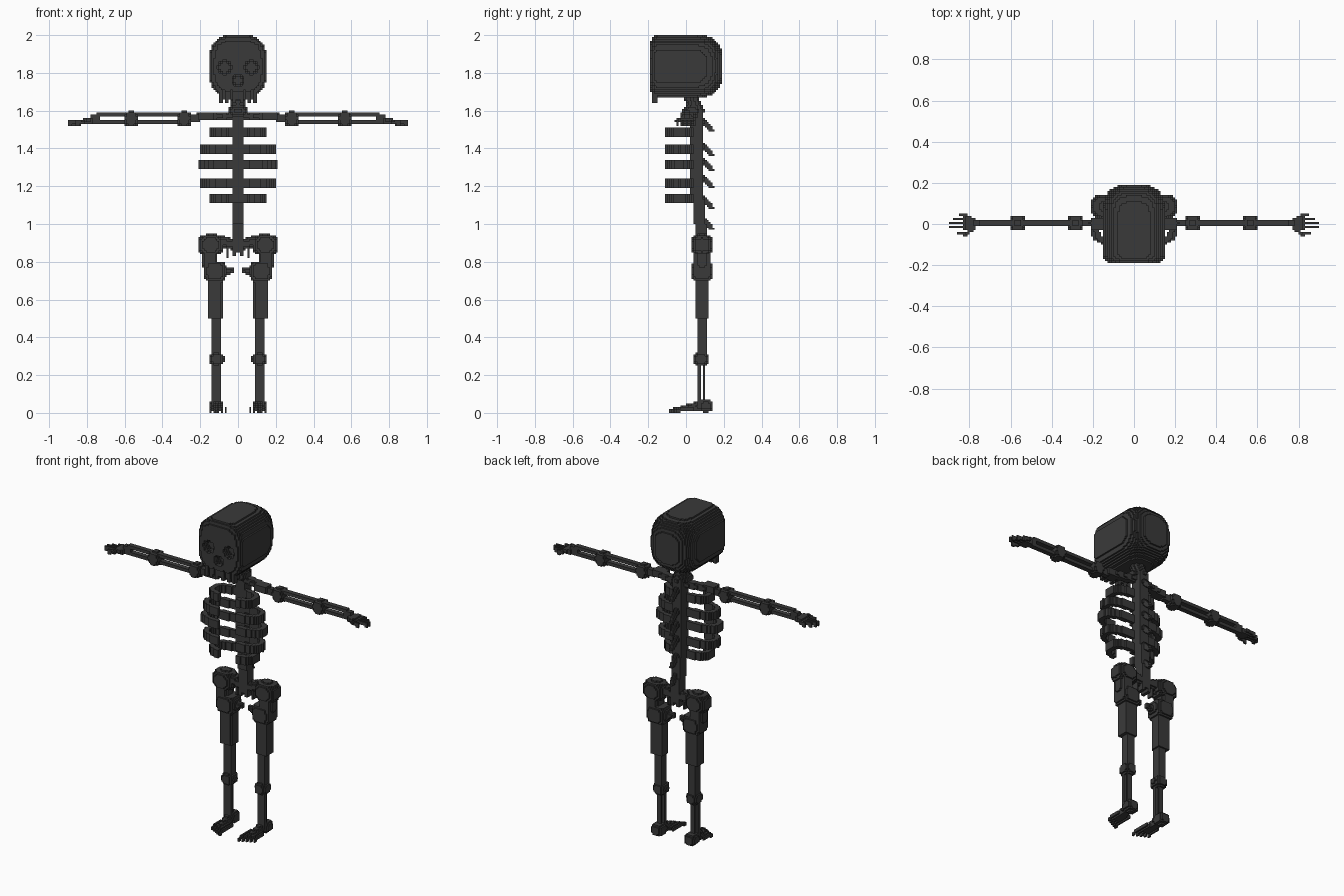
import bpy
import bmesh
from math import floor, ceil
from mathutils import Vector

CELL = 0.01

default_cube = bpy.data.objects.get("Cube")
if default_cube:
    bpy.data.objects.remove(default_cube, do_unlink=True)

bone = bpy.data.materials.new("charcoal_bone")
bone.use_nodes = True
COLOUR = (0.042, 0.042, 0.042, 1)
bone.diffuse_color = COLOUR
bone.node_tree.nodes["Principled BSDF"].inputs["Base Color"].default_value = COLOUR


# Solid shapes, each returned as a set of filled grid cells
def fill(low, high, inside):
    spans = [range(floor(a / CELL - 0.01), ceil(b / CELL + 0.01)) for a, b in zip(low, high)]
    cells = set()
    for i in spans[0]:
        for j in spans[1]:
            for k in spans[2]:
                if inside(Vector((i + 0.5, j + 0.5, k + 0.5)) * CELL):
                    cells.add((i, j, k))
    return cells


def box(xs, ys, zs):
    low, high = zip(xs, ys, zs)
    return fill(low, high, lambda p: all(a < c < b for a, c, b in zip(low, p, high)))


def ball(centre, radii, power=2):
    centre, radii = Vector(centre), Vector(radii)

    def inside(p):
        return sum(abs(d / r) ** power for d, r in zip(p - centre, radii)) < 1
    return fill(centre - radii, centre + radii, inside)


def rod(start, end, r0, r1=None):
    start, end = Vector(start), Vector(end)
    r1 = r0 if r1 is None else r1
    pad = Vector((1, 1, 1)) * max(r0, r1)
    axis = end - start

    def inside(p):
        t = min(1, max(0, (p - start).dot(axis) / axis.length_squared))
        return (p - start - axis * t).length < r0 + (r1 - r0) * t
    low = [min(a, b) for a, b in zip(start, end)]
    high = [max(a, b) for a, b in zip(start, end)]
    return fill(Vector(low) - pad, Vector(high) + pad, inside)


def flip(cells):
    return {(-i - 1, j, k) for i, j, k in cells}


def both(cells):
    return cells | flip(cells)


# Skin the exposed cell sides and merge the coplanar ones
def build(name, cells):
    bm = bmesh.new()
    corners = {}

    def vert(key):
        if key not in corners:
            corners[key] = bm.verts.new(Vector(key) * CELL)
        return corners[key]

    for cell in cells:
        for axis in range(3):
            u, v = (axis + 1) % 3, (axis + 2) % 3
            for side in (0, 1):
                near = list(cell)
                near[axis] += 2 * side - 1
                if tuple(near) in cells:
                    continue
                loop = []
                for a, b in ((0, 0), (1, 0), (1, 1), (0, 1)):
                    key = list(cell)
                    key[axis] += side
                    key[u] += a
                    key[v] += b
                    loop.append(vert(tuple(key)))
                bm.faces.new(loop if side else loop[::-1])
    bmesh.ops.dissolve_limit(bm, angle_limit=0.02, verts=bm.verts[:], edges=bm.edges[:])
    bmesh.ops.triangulate(bm, faces=[f for f in bm.faces if len(f.verts) > 4])
    mesh = bpy.data.meshes.new(name)
    bm.to_mesh(mesh)
    bm.free()
    mesh.materials.append(bone)
    bpy.context.collection.objects.link(bpy.data.objects.new(name, mesh))


def build_pair(name, cells):
    build("left_" + name, cells)
    build("right_" + name, flip(cells))


# Skull: flat face, rounded back
def cranium(p):
    x, y, z = p.x / 0.153, p.y / 0.195, (p.z - 1.835) / 0.168
    return abs(x) ** 3 + abs(z) ** 3 + abs(y) ** (16 if y < 0 else 3.5) < 1


skull = fill((-0.16, -0.18, 1.66), (0.16, 0.2, 2.0), cranium)
skull |= box((-0.11, 0.11), (-0.19, -0.17), (1.9, 1.95))
skull |= box((-0.1, 0.1), (-0.18, -0.15), (1.66, 1.72))
for tooth in (0.01, 0.05, 0.08):
    skull |= both(box((tooth, tooth + 0.02), (-0.18, -0.15), (1.64, 1.67)))
skull -= both(ball((0.07, -0.18, 1.83), (0.037, 0.035, 0.037)))
skull -= ball((0, -0.18, 1.76), (0.03, 0.03, 0.03))
for gap in (0.03, 0.07):
    skull -= both(box((gap, gap + 0.01), (-0.19, -0.17), (1.64, 1.71)))
build("skull", skull)

# Neck and spine with backward spikes
build("neck", rod((0, 0.01, 1.7), (0, 0.06, 1.6), 0.036)
      | ball((0, 0.03, 1.6), (0.055, 0.05, 0.035)))
spine = box((-0.03, 0.03), (0.02, 0.09), (1.13, 1.6))
spine |= box((-0.03, 0.03), (0.04, 0.1), (1.0, 1.13))
spine |= box((-0.03, 0.03), (0.05, 0.11), (0.9, 1.0))
for z in (1.55, 1.42, 1.34, 1.25, 1.14, 1.03):
    spine |= rod((0, 0.08, z), (0, 0.14, z - 0.055), 0.018, 0.011)
build("spine", spine)


# Ribs: rings open at the breast
def rib(width, z):
    def inside(p):
        x, y = abs(p.x), abs(p.y + 0.035)
        outer = (x / width) ** 2.6 + (y / 0.08) ** 2.6 < 1
        inner = (x / (width - 0.03)) ** 2.6 + (y / 0.052) ** 2.6 < 1
        return outer and not inner and (p.y > -0.04 or x > 0.06)
    ring = fill((-width, -0.12, z), (width, 0.05, z + 0.03), inside)
    ring |= both(box((0.07, 0.08), (-0.11, -0.08), (z - 0.01, z)))
    return ring | both(box((width - 0.07, width - 0.05), (-0.09, -0.07), (z, z + 0.04)))


for number, (width, z) in enumerate(
        ((0.15, 1.47), (0.195, 1.38), (0.21, 1.3), (0.195, 1.2), (0.15, 1.12)), 1):
    build(f"rib_{number}", rib(width, z))

# Collar bones and shoulder links
collar = rod((0.02, 0.04, 1.57), (0.2, 0.005, 1.57), 0.023)
collar |= box((0.13, 0.21), (-0.03, 0.03), (1.55, 1.59))
collar |= box((0.2, 0.26), (-0.01, 0.02), (1.54, 1.58))
build_pair("collar_bone", collar)

# Arms: twin rods between round joints
arm = set()
for x in (0.285, 0.565):
    arm |= ball((x, 0.005, 1.556), (0.037, 0.039, 0.04), 3)
for z in (1.53, 1.57):
    arm |= box((0.29, 0.75), (-0.01, 0.02), (z, z + 0.015))
arm |= box((0.73, 0.78), (-0.01, 0.02), (1.53, 1.58))
build_pair("arm", arm)

# Hands with five fanned fingers
hand = box((0.77, 0.82), (-0.025, 0.035), (1.53, 1.56))
for y, reach in ((0.04, 0.85), (0.02, 0.88), (0, 0.9), (-0.02, 0.9), (-0.05, 0.86)):
    hand |= rod((0.78, y * 0.5, 1.555), (0.82, y, 1.545), 0.01)
    hand |= box((0.81, reach), (y, y + 0.01), (1.53, 1.55))
    hand |= box((reach - 0.02, reach), (y, y + 0.01), (1.52, 1.54))
build_pair("hand", hand)

# Pelvis: flared blades, hip sockets, tail bone and lower arch
blade = ball((0.145, 0.085, 0.89), (0.066, 0.056, 0.056), 3)
blade |= rod((0.02, 0.08, 0.89), (0.13, 0.085, 0.92), 0.03)
blade |= ball((0.15, 0.085, 0.82), (0.037, 0.05, 0.09), 3)
blade |= rod((0.14, 0.085, 0.73), (0.035, 0.08, 0.755), 0.04, 0.016)
build_pair("hip_blade", blade)
tail = box((-0.03, 0.03), (0.05, 0.11), (0.83, 0.91))
tail |= both(box((0.05, 0.06), (0.06, 0.1), (0.82, 0.9)))
build("tail_bone", tail - box((-0.01, 0.01), (0, 0.2), (0.8, 0.85)))

# Legs: tapered thigh, knee and twin shin rods
leg = ball((0.123, 0.085, 0.75), (0.06, 0.054, 0.055), 4)
leg |= box((0.08, 0.16), (0.05, 0.12), (0.5, 0.72))
leg -= both(box((0.08, 0.09), (0.05, 0.06), (0.5, 0.69)))
leg |= box((0.09, 0.14), (0.06, 0.11), (0.28, 0.5))
leg |= ball((0.113, 0.08, 0.285), (0.039, 0.04, 0.034), 3)
leg |= box((0.09, 0.14), (0.06, 0.08), (0.04, 0.27))
leg |= box((0.1, 0.13), (0.09, 0.1), (0.04, 0.27))
build_pair("leg", leg)

# Feet: heel, sloping arch and toes
foot = ball((0.113, 0.105, 0.038), (0.035, 0.036, 0.034), 3)
foot |= rod((0.113, 0.09, 0.04), (0.105, -0.02, 0.022), 0.03, 0.016)
for toe, tip in ((0.06, -0.09), (0.08, -0.08), (0.1, -0.07), (0.12, -0.06), (0.14, -0.05)):
    foot |= box((toe, toe + 0.01), (tip, 0.02), (0.01, 0.02))
    foot |= box((toe, toe + 0.01), (tip + 0.02, 0.04), (0.01, 0.035))
    foot |= box((toe, toe + 0.01), (tip, tip + 0.02), (0, 0.02))
build_pair("foot", foot)
